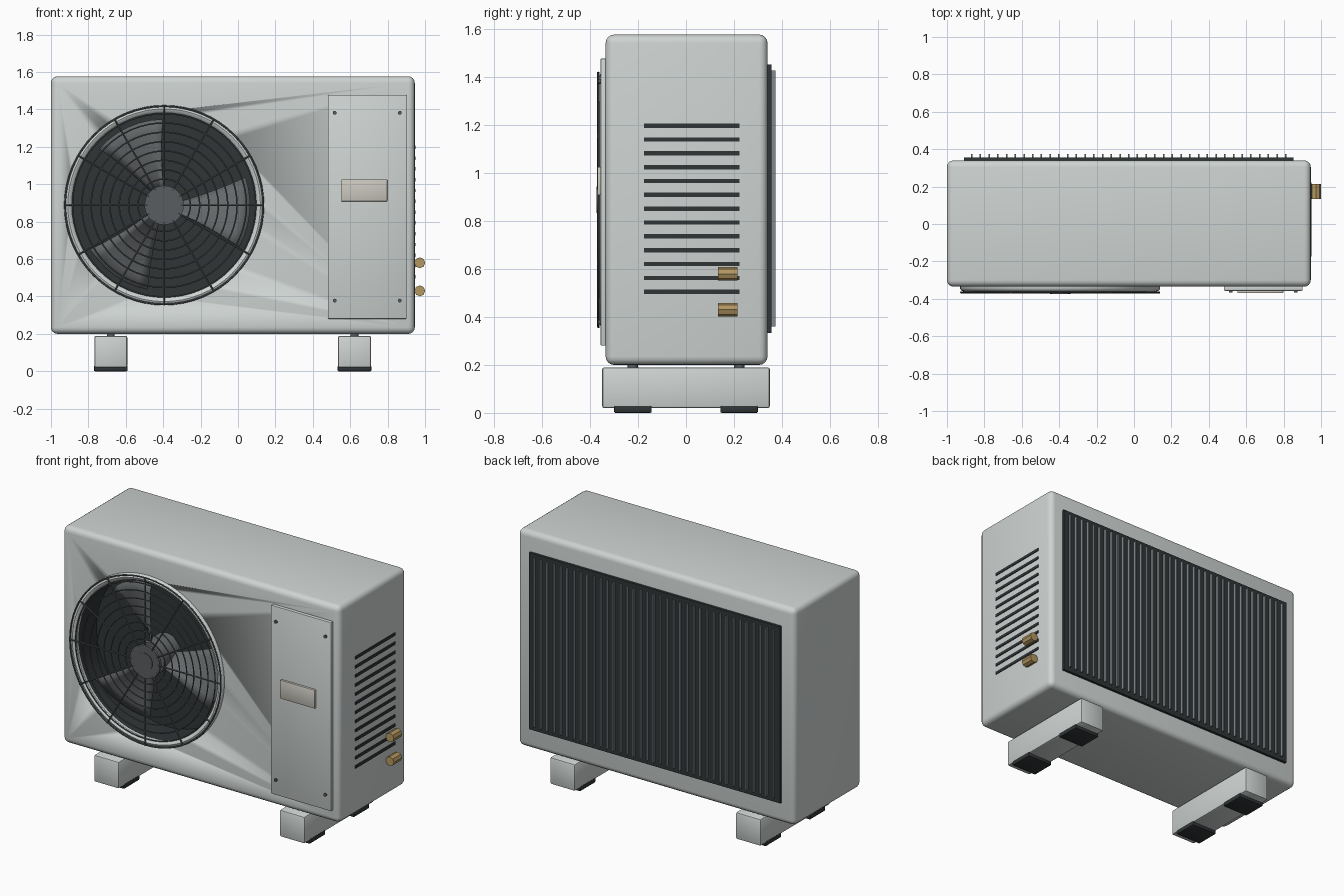
import bpy, bmesh, math
from mathutils import Vector

if "Cube" in bpy.data.objects:
    bpy.data.objects.remove(bpy.data.objects["Cube"])

def mat(name, c):
    m = bpy.data.materials.new(name)
    m.diffuse_color = (*c, 1)
    m.use_nodes = True
    m.node_tree.nodes["Principled BSDF"].inputs["Base Color"].default_value = m.diffuse_color
    return m

CASE = mat("case_grey", (0.62, 0.66, 0.65))
DARK = mat("dark", (0.03, 0.035, 0.037))
WIRE = mat("wire_grey", (0.10, 0.11, 0.115))
BLADE = mat("blade_grey", (0.13, 0.14, 0.145))
FIN = mat("fin_grey", (0.22, 0.25, 0.27))
BRASS = mat("brass", (0.45, 0.31, 0.12))
LABEL = mat("label_beige", (0.60, 0.58, 0.52))
FX, FZ = -0.395, 0.888   # fan centre

def finish(o, name, m, smooth=True):
    o.name = name
    o.data.materials.clear()
    o.data.materials.append(m)
    if smooth:
        bpy.ops.object.select_all(action='DESELECT')
        o.select_set(True)
        bpy.context.view_layer.objects.active = o
        bpy.ops.object.shade_smooth_by_angle(angle=math.radians(35))
    return o

def mesh_object(name, bm, m, smooth=True):
    bmesh.ops.recalc_face_normals(bm, faces=bm.faces)
    me = bpy.data.meshes.new(name)
    bm.to_mesh(me)
    bm.free()
    o = bpy.data.objects.new(name, me)
    bpy.context.collection.objects.link(o)
    return finish(o, name, m, smooth)

def box(name, x, y, z, m, bevel=0, seg=2):
    bm = bmesh.new()
    bmesh.ops.create_cube(bm, size=1)
    for v in bm.verts:
        v.co = [(a + b) / 2 + c * (b - a) for (a, b), c in zip((x, y, z), v.co)]
    if bevel:
        bmesh.ops.bevel(bm, geom=bm.edges[:], offset=bevel, segments=seg,
                        profile=0.5, affect='EDGES')
    return mesh_object(name, bm, m, bool(bevel))

def cyl(name, a, b, r, m, n=16):
    a, b = Vector(a), Vector(b)
    d = b - a
    bpy.ops.mesh.primitive_cylinder_add(vertices=n, radius=r, depth=d.length, location=(a + b) / 2)
    o = bpy.context.object
    o.rotation_euler = d.to_track_quat('Z', 'Y').to_euler()
    return finish(o, name, m)

def lathe(name, pts, m, n=64, closed=False):
    # revolve (radius, y) points about the fan axis
    bm = bmesh.new()
    rings = [[bm.verts.new((FX + r * math.cos(t), y, FZ + r * math.sin(t)))
              for t in (math.tau * i / n for i in range(n))] for r, y in pts]
    pairs = list(zip(rings, rings[1:])) + ([(rings[-1], rings[0])] if closed else [])
    for p, q in pairs:
        for i in range(n):
            j = (i + 1) % n
            bm.faces.new((p[i], p[j], q[j], q[i]))
    if not closed:
        bm.faces.new(rings[-1])
    return mesh_object(name, bm, m)

def wire_ring(name, r, y, w):
    bpy.ops.mesh.primitive_torus_add(major_radius=r, minor_radius=w, major_segments=64,
        minor_segments=6, location=(FX, y, FZ), rotation=(math.pi / 2, 0, 0))
    return finish(bpy.context.object, name, WIRE)

# Casing with a round fan opening
body = box("casing", (-1, 0.945), (-0.335, 0.34), (0.20, 1.577), CASE, 0.035, 4)
cutter = cyl("fan_opening_cutter", (FX, -0.5, FZ), (FX, -0.14, FZ), 0.5, DARK, 64)
cutter.hide_render = True
cutter.hide_set(True)
mod = body.modifiers.new("fan_opening", 'BOOLEAN')
mod.operation, mod.object, mod.solver = 'DIFFERENCE', cutter, 'EXACT'

# Dark liner inside the opening
lathe("fan_well", [(0.497, -0.336), (0.497, -0.145), (0.01, -0.145)], DARK)

# Raised ring around the opening
lathe("fan_ring", [(0.535, -0.33), (0.535, -0.346), (0.528, -0.356), (0.515, -0.361),
                   (0.502, -0.356), (0.494, -0.346), (0.494, -0.33)], CASE, 64, True)

# Fan hub and three pitched blades
cyl("fan_hub", (FX, -0.32, FZ), (FX, -0.15, FZ), 0.10, BLADE, 32)
for k in range(3):
    bm = bmesh.new()
    grid = []
    for i in range(7):
        r = 0.08 + 0.38 * i / 6
        row = []
        for j in range(7):
            s = j / 6 - 0.5
            t = math.radians(-5 + 120 * k + 48 * s * (0.8 + 0.2 * i / 6))
            row.append(bm.verts.new((FX + r * math.cos(t), -0.25 + 0.11 * s, FZ + r * math.sin(t))))
        grid.append(row)
    for i in range(6):
        for j in range(6):
            bm.faces.new((grid[i][j], grid[i][j + 1], grid[i + 1][j + 1], grid[i + 1][j]))
    b = mesh_object(f"fan_blade_{k + 1}", bm, BLADE)
    b.modifiers.new("thickness", 'SOLIDIFY').thickness = 0.01

# Wire guard: rings, spokes and centre cap
for i in range(8):
    wire_ring(f"guard_ring_{i + 1}", 0.14 + 0.05 * i, -0.364, 0.004)
wire_ring("guard_outer_ring", 0.53, -0.364, 0.005)
for i in range(12):
    t = math.tau * i / 12
    c, s = math.cos(t), math.sin(t)
    cyl(f"guard_spoke_{i + 1}", (FX + 0.09 * c, -0.367, FZ + 0.09 * s),
        (FX + 0.533 * c, -0.367, FZ + 0.533 * s), 0.0045, WIRE, 8)
cyl("guard_cap", (FX, -0.37, FZ), (FX, -0.352, FZ), 0.105, WIRE, 32)
cyl("guard_cap_centre", (FX, -0.374, FZ), (FX, -0.36, FZ), 0.055, WIRE, 32)

# Service panel with screws and label plate
box("service_panel", (0.48, 0.902), (-0.357, -0.33), (0.28, 1.478), CASE, 0.006)
for i, x in enumerate((0.517, 0.865)):
    for j, z in enumerate((0.378, 1.382)):
        cyl(f"panel_screw_{i}_{j}", (x, -0.366, z), (x, -0.35, z), 0.01, WIRE, 12)
box("label_plate", (0.553, 0.798), (-0.37, -0.35), (0.908, 1.026), LABEL, 0.004)

# Side louvres
for i in range(13):
    z = 0.505 + 0.0577 * i
    box(f"side_louvre_{i + 1}", (0.93, 0.95), (-0.175, 0.223), (z - 0.009, z + 0.009), DARK)

# Pipe valves
for i, z in enumerate((0.43, 0.58)):
    o = cyl(f"pipe_valve_{i + 1}", (0.972, 0.133, z), (0.972, 0.215, z), 0.029, BRASS, 8)
    o.data.polygons.foreach_set("use_smooth", [False] * len(o.data.polygons))

# Rear coil and its fins
box("rear_coil", (-0.91, 0.853), (0.33, 0.356), (0.333, 1.453), DARK)
for i in range(37):
    x = -0.868 + 1.68 * i / 36
    box(f"coil_fin_{i + 1}", (x - 0.004, x + 0.004), (0.35, 0.374), (0.36, 1.428), FIN)

# Feet with rubber pads and mounting bolts
for side, x in (("left", -0.68), ("right", 0.623)):
    box(f"{side}_foot", (x - 0.088, x + 0.088), (-0.35, 0.35), (0.02, 0.19), CASE, 0.01)
    for end, s in (("front", -1), ("back", 1)):
        box(f"{side}_{end}_pad", (x - 0.09, x + 0.09), sorted((s * 0.143, s * 0.30)),
            (0, 0.03), DARK, 0.006)
        cyl(f"{side}_{end}_bolt", (x, s * 0.222, 0.17), (x, s * 0.222, 0.22), 0.021, WIRE)
